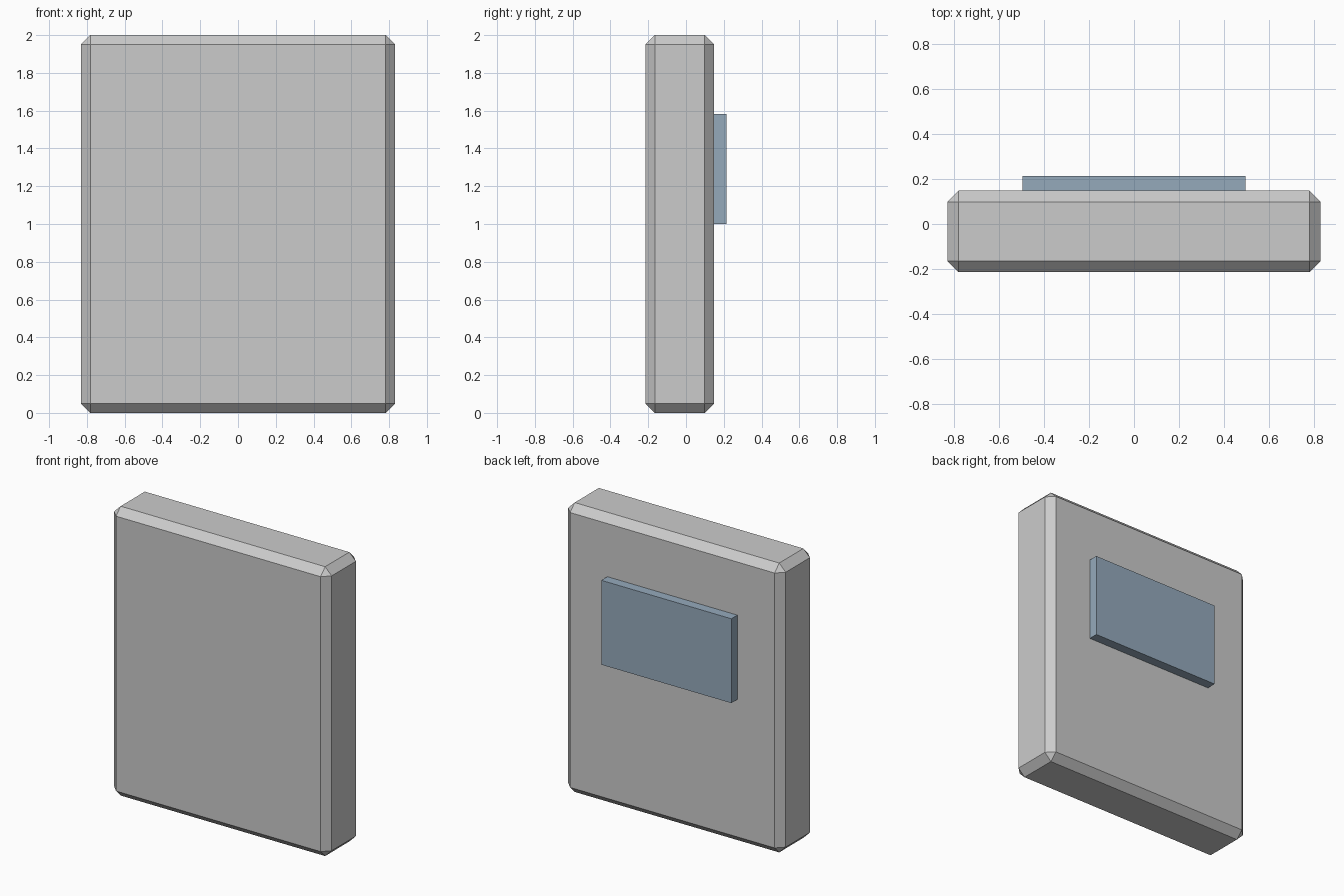
import bpy

if "Cube" in bpy.data.objects:
    bpy.data.objects.remove(bpy.data.objects["Cube"])


def box(name, lo, hi):
    """Axis-aligned box between two corners."""
    centre = [(a + b) / 2 for a, b in zip(lo, hi)]
    bpy.ops.mesh.primitive_cube_add(size=1, location=centre)
    obj = bpy.context.object
    obj.name = name
    obj.scale = [b - a for a, b in zip(lo, hi)]
    bpy.ops.object.transform_apply(location=False, rotation=False, scale=True)
    return obj


# Main slab with chamfered edges
body = box("body", (-0.832, -0.215, 0), (0.832, 0.149, 2))
bevel = body.modifiers.new("chamfer", 'BEVEL')
bevel.width = 0.05
bevel.segments = 1
bevel.limit_method = 'NONE'

# Raised rectangular panel on the back
panel = box("back_panel", (-0.497, 0.149, 1.0), (0.497, 0.215, 1.583))
blue = bpy.data.materials.new("slate_blue")
blue.diffuse_color = (0.3, 0.4, 0.5, 1)
blue.use_nodes = True
blue.node_tree.nodes["Principled BSDF"].inputs["Base Color"].default_value = blue.diffuse_color
panel.data.materials.append(blue)
